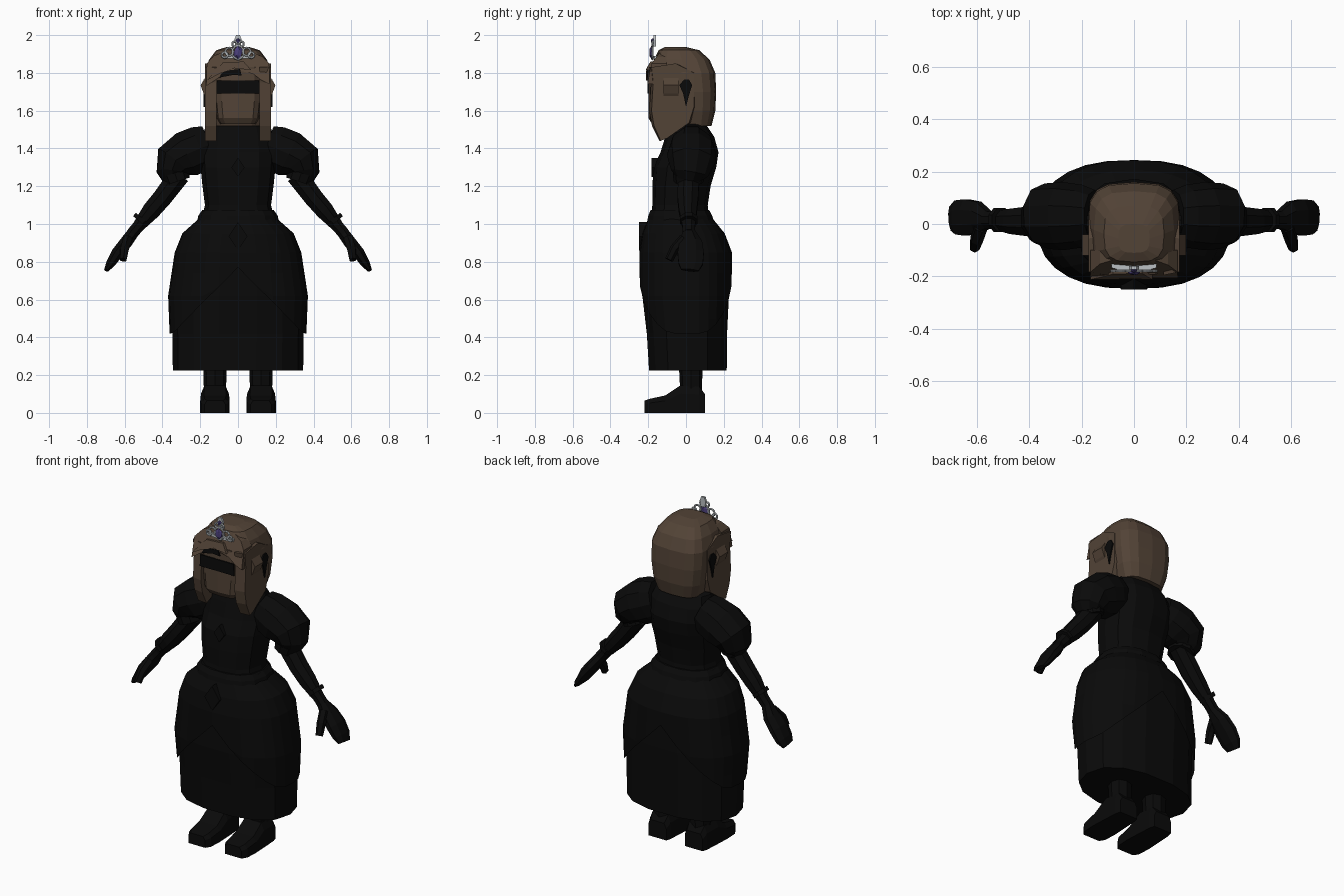
import bpy, bmesh, math
from mathutils import Vector


def material(name, rgb):
    m = bpy.data.materials.new(name)
    m.diffuse_color = (*rgb, 1)
    return m


BLACK = material("black_cloth", (0.003, 0.003, 0.003))
BROWN = material("brown_hair", (0.085, 0.056, 0.037))
SILVER = material("silver", (0.5, 0.53, 0.55))
PURPLE = material("purple_gem", (0.07, 0.05, 0.2))


def finish(name, bm, mat):
    bmesh.ops.remove_doubles(bm, verts=bm.verts, dist=0.0005)
    bmesh.ops.recalc_face_normals(bm, faces=bm.faces)
    me = bpy.data.meshes.new(name)
    bm.to_mesh(me)
    bm.free()
    me.materials.append(mat)
    ob = bpy.data.objects.new(name, me)
    bpy.context.collection.objects.link(ob)
    return ob


def loft(name, rings, mat, caps=True):
    bm = bmesh.new()
    rows = [[bm.verts.new(p) for p in r] for r in rings]
    n = len(rows[0])
    for a, b in zip(rows, rows[1:]):
        for i in range(n):
            j = (i + 1) % n
            bm.faces.new((a[i], a[j], b[j], b[i]))
    if caps:
        bm.faces.new(rows[0])
        bm.faces.new(rows[-1])
    return finish(name, bm, mat)


def power(v, e):
    return math.copysign(abs(v) ** (2 / e), v)


def oval(z, rx, y0, y1, n=14, e=2.4, cx=0):
    # rounded-square ring at height z spanning y0..y1
    cy, ry = (y0 + y1) / 2, (y1 - y0) / 2
    out = []
    for i in range(n):
        t = 2 * math.pi * i / n
        out.append(Vector((cx + rx * power(math.cos(t), e), cy + ry * power(math.sin(t), e), z)))
    return out


def tube(name, stations, mat, s=1, n=8):
    # stations: x, y, z, radius across, radius front to back
    pts = [Vector(p[:3]) for p in stations]
    rings = []
    for i, p in enumerate(stations):
        t = (pts[min(i + 1, len(pts) - 1)] - pts[max(i - 1, 0)]).normalized()
        u = t.cross(Vector((0, 1, 0))).normalized()
        v = u.cross(t)
        ring = []
        for k in range(n):
            a = 2 * math.pi * (k + 0.5) / n
            q = pts[i] + u * p[3] * math.cos(a) + v * p[4] * math.sin(a)
            ring.append((q.x * s, q.y, q.z))
        rings.append(ring)
    return loft(name, rings, mat)


def front_plate(name, pts, y0, y1, mat):
    # x-z outline extruded in y; y0 may depend on height
    f = y0 if callable(y0) else (lambda z: y0)
    return loft(name, [[(x, f(z), z) for x, z in pts], [(x, y1, z) for x, z in pts]], mat)


def side_plate(name, pts, x0, x1, mat, inset=0.0):
    cy = sum(p[0] for p in pts) / len(pts)
    outer = [(x1, cy + (y - cy) * (1 - inset), z) for y, z in pts]
    return loft(name, [[(x0, y, z) for y, z in pts], outer], mat)


# skirts: z, half width, front, back
SKIRT = [(0.42, 0.362, -0.222, 0.232), (0.62, 0.37, -0.248, 0.245), (0.85, 0.335, -0.247, 0.243),
         (0.95, 0.295, -0.232, 0.205), (1.03, 0.205, -0.2, 0.14), (1.07, 0.19, -0.185, 0.12)]


def skirt_at(z):
    for a, b in zip(SKIRT, SKIRT[1:]):
        if z <= b[0]:
            f = (z - a[0]) / (b[0] - a[0])
            return [a[k] + (b[k] - a[k]) * f for k in (1, 2, 3)]
    return SKIRT[-1][1:]


loft("underskirt", [oval(z, rx, a, b) for z, rx, a, b in
     [(0.225, 0.345, -0.2, 0.22), (0.42, 0.348, -0.212, 0.222),
      (0.62, 0.35, -0.236, 0.232), (0.85, 0.32, -0.232, 0.226), (0.95, 0.27, -0.215, 0.19)]], BLACK)

# overskirt with a hem that parts at the front and back
N = 28
base = oval(0.42, *skirt_at(0.42), n=N)
hem = [0.42 + 0.35 * (1 - min(1, abs(p.x) / 0.345)) for p in base]
rings = []
for z in (0.42, 0.5, 0.62, 0.74, 0.85, 0.95, 1.03, 1.07):
    rings.append([oval(max(z, h), *skirt_at(max(z, h)), n=N)[i] for i, h in enumerate(hem)])
loft("overskirt", rings, BLACK, caps=False)

# bodice, belt, collar
loft("bodice", [oval(*r, n=12) for r in
     [(1.04, 0.19, -0.185, 0.12), (1.1, 0.175, -0.178, 0.115), (1.2, 0.188, -0.178, 0.13),
      (1.3, 0.198, -0.172, 0.16), (1.38, 0.2, -0.135, 0.172), (1.46, 0.19, -0.11, 0.15),
      (1.52, 0.17, -0.09, 0.11), (1.55, 0.09, -0.08, 0.07)]], BLACK)
loft("belt", [oval(*r, n=14) for r in
     [(1.02, 0.215, -0.208, 0.15), (1.045, 0.21, -0.203, 0.142), (1.075, 0.188, -0.19, 0.125)]], BLACK)
loft("neck", [oval(1.5, 0.085, -0.09, 0.08, 10), oval(1.6, 0.08, -0.09, 0.08, 10)], BLACK)
front_plate("belt_jewel", [(0, 0.86), (0.05, 0.935), (0, 1.01), (-0.05, 0.935)], -0.25, -0.2, BLACK)
front_plate("chest_jewel", [(0, 1.25), (0.035, 1.3), (0, 1.35), (-0.035, 1.3)], -0.182, -0.14, BLACK)

# arms, legs and shoes, both sides
for s, side in ((1, "right"), (-1, "left")):
    tube(side + "_puff_sleeve", [(0.15, 0.03, 1.42, 0.11, 0.1), (0.2, 0.03, 1.4, 0.127, 0.12),
         (0.27, 0.03, 1.37, 0.13, 0.13), (0.335, 0.03, 1.33, 0.115, 0.125),
         (0.35, 0.02, 1.27, 0.085, 0.1), (0.345, 0.015, 1.24, 0.06, 0.07)], BLACK, s, 10)
    tube(side + "_cuff", [(0.335, 0.015, 1.27, 0.076, 0.085), (0.32, 0.015, 1.225, 0.072, 0.08)], BLACK, s, 10)
    tube(side + "_arm", [(0.31, 0.015, 1.26, 0.06, 0.06), (0.4, 0.01, 1.14, 0.055, 0.06),
         (0.46, 0.01, 1.07, 0.052, 0.052), (0.53, 0.015, 0.985, 0.034, 0.036),
         (0.56, 0.015, 0.95, 0.034, 0.036)], BLACK, s)
    tube(side + "_bracelet", [(0.505, 0.015, 1.03, 0.05, 0.05), (0.52, 0.015, 1.012, 0.05, 0.05)], BLACK, s)
    tube(side + "_hand", [(0.555, 0.015, 0.955, 0.033, 0.036), (0.595, 0.025, 0.9, 0.036, 0.065),
         (0.64, 0.025, 0.845, 0.034, 0.075), (0.675, 0.025, 0.79, 0.026, 0.07),
         (0.698, 0.02, 0.755, 0.012, 0.05)], BLACK, s)
    tube(side + "_thumb", [(0.585, -0.01, 0.92, 0.028, 0.03), (0.6, -0.06, 0.87, 0.026, 0.025),
         (0.608, -0.09, 0.81, 0.02, 0.022)], BLACK, s, 6)
    x = 0.122 * s
    loft(side + "_leg", [oval(0.1, 0.058, -0.03, 0.085, 8, 2.4, x), oval(0.5, 0.07, -0.05, 0.09, 8, 2.4, x)], BLACK)
    loft(side + "_shoe", [[(x + w * k, y, z) for w, z in
         ((-1, 0), (1, 0), (1, h * 0.7), (0.75, h), (-0.75, h), (-1, h * 0.7))]
         for y, k, h in [(-0.22, 0.055, 0.065), (-0.19, 0.074, 0.075), (-0.11, 0.078, 0.092),
                         (-0.03, 0.074, 0.145), (0.07, 0.068, 0.14), (0.1, 0.06, 0.1)]], BLACK)

# head and hair
loft("hair", [oval(*r, n=16, e=3.2) for r in
     [(1.52, 0.135, -0.11, 0.135), (1.6, 0.162, -0.14, 0.155), (1.7, 0.176, -0.15, 0.16),
      (1.8, 0.176, -0.17, 0.155), (1.87, 0.153, -0.17, 0.125), (1.92, 0.115, -0.145, 0.07),
      (1.937, 0.06, -0.11, 0.0)]], BROWN)
loft("face", [oval(*r, n=12, e=4) for r in
     [(1.53, 0.095, -0.18, 0), (1.56, 0.112, -0.198, 0), (1.65, 0.122, -0.198, 0),
      (1.83, 0.122, -0.198, 0)]], BROWN)
front_plate("eye_band", [(-0.115, 1.69), (0.115, 1.69), (0.112, 1.76), (-0.112, 1.76)], -0.203, -0.196, BLACK)
front_plate("fringe_shadow", [(-0.1, 1.775), (-0.02, 1.79), (0.02, 1.785), (0.01, 1.82), (-0.08, 1.81)],
            -0.206, -0.197, BLACK)
front_plate("fringe", [(-0.168, 1.73), (-0.165, 1.85), (-0.13, 1.89), (-0.06, 1.918), (0.06, 1.918),
            (0.13, 1.885), (0.165, 1.85), (0.168, 1.74), (0.125, 1.76), (0.08, 1.795), (0.0, 1.815),
            (-0.06, 1.805), (-0.115, 1.765)], lambda z: -0.205 + max(0, z - 1.82) * 0.75, -0.1, BROWN)
front_plate("swept_lock", [(-0.165, 1.76), (-0.09, 1.8), (-0.02, 1.825), (0.07, 1.815), (0.03, 1.86), (-0.08, 1.855)],
            lambda z: -0.212 + max(0, z - 1.82) * 0.6, -0.15, BROWN)
LOCK = [(-0.195, 1.83), (-0.185, 1.75), (-0.195, 1.6), (-0.18, 1.52), (-0.14, 1.44), (-0.1, 1.455),
        (0.03, 1.535), (0.06, 1.62), (0.06, 1.8), (-0.05, 1.85)]
EAR = [(0.0, 1.62), (-0.015, 1.69), (-0.035, 1.735), (-0.01, 1.765), (0.015, 1.765), (0.033, 1.735), (0.015, 1.68)]
for s, side in ((1, "right"), (-1, "left")):
    side_plate(side + "_side_lock", LOCK, 0.113 * s, 0.174 * s, BROWN, 0.12)
    side_plate(side + "_ear_opening", EAR, 0.173 * s, 0.182 * s, BLACK)
    front_plate(side + "_ear_tuft", [(s * 0.17, 1.67), (s * 0.182, 1.69), (s * 0.198, 1.735), (s * 0.17, 1.78)],
                -0.12, -0.04, BROWN)


# tiara
def loop(name, x, z, r, sx=1.0, thick=0.006):
    bpy.ops.mesh.primitive_torus_add(location=(x, -0.178, z), rotation=(math.pi / 2, 0, 0), major_radius=r,
                                     minor_radius=thick, major_segments=12, minor_segments=6)
    ob = bpy.context.object
    ob.name = name
    ob.scale.x = sx
    ob.data.materials.append(SILVER)


def gem(name, z, rx, rz, y, mat):
    bpy.ops.mesh.primitive_ico_sphere_add(subdivisions=1, radius=1, location=(0, y, z))
    ob = bpy.context.object
    ob.name = name
    ob.scale = (rx, 0.012, rz)
    ob.data.materials.append(mat)


arc = [(x, -0.175 + 2.2 * x * x) for x in (-0.085, -0.05, 0, 0.05, 0.085)]
loft("tiara_band", [[(x, y - 0.008, 1.876), (x, y + 0.016, 1.876), (x, y + 0.016, 1.89), (x, y - 0.008, 1.89)]
                    for x, y in arc], SILVER)
loop("tiara_center_ring", 0, 1.908, 0.036, 0.85)
for s, side in ((1, "right"), (-1, "left")):
    loop(side + "_inner_scroll", 0.046 * s, 1.912, 0.021)
    loop(side + "_outer_scroll", 0.07 * s, 1.895, 0.015)
    loop(side + "_upper_scroll", 0.017 * s, 1.953, 0.013)
gem("tiara_large_gem", 1.908, 0.026, 0.035, -0.184, PURPLE)
gem("tiara_small_gem", 1.968, 0.014, 0.016, -0.175, PURPLE)
front_plate("tiara_peak", [(-0.014, 1.94), (0.014, 1.94), (0.02, 1.975), (0.01, 2.0), (-0.01, 2.0), (-0.02, 1.975)],
            -0.173, -0.16, SILVER)
